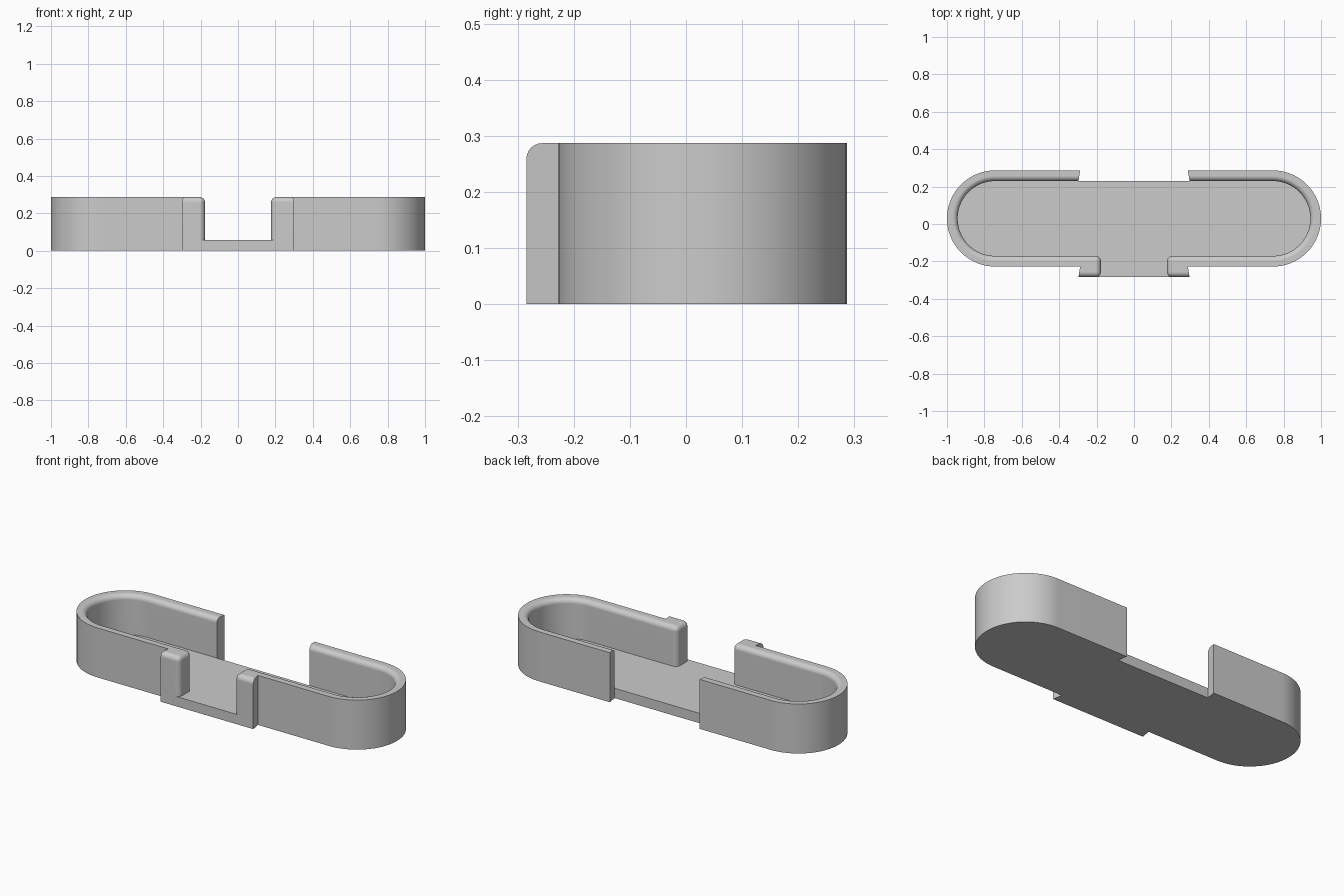
import bpy, bmesh, math

if "Cube" in bpy.data.objects:
    bpy.data.objects.remove(bpy.data.objects["Cube"], do_unlink=True)

# Main dimensions
HEIGHT, FLOOR, WALL = 0.287, 0.057, 0.057
RADIUS, CY = 0.257, 0.0295
CX = 1 - RADIUS
BACK, FRONT = CY + RADIUS, CY - RADIUS
TAB = FRONT - WALL
NARROW, WIDE, GAP = 0.288, 0.297, 0.177
FILLET = 0.028

grey = bpy.data.materials.new("plain_grey")
grey.use_nodes = True
colour = (0.6, 0.6, 0.6, 1)
grey.diffuse_color = colour
grey.node_tree.nodes["Principled BSDF"].inputs["Base Color"].default_value = colour


def arc(radius, start, end, steps=32):
    """Points round the +x end of the outline, angles in degrees."""
    angles = [math.radians(start + (end - start) * i / steps) for i in range(steps + 1)]
    return [(CX + radius * math.cos(a), CY + radius * math.sin(a)) for a in angles]


def prism(bm, points, z0, z1):
    """Extrude a closed outline; returns the lower and upper vertices."""
    low = [bm.verts.new((x, y, z0)) for x, y in points]
    top = [bm.verts.new((x, y, z1)) for x, y in points]
    bm.faces.new(low)
    bm.faces.new(top)
    for i in range(len(points)):
        j = (i + 1) % len(points)
        bm.faces.new((low[i], low[j], top[j], top[i]))
    return low, top


def finish(bm, name):
    bmesh.ops.recalc_face_normals(bm, faces=bm.faces[:])
    mesh = bpy.data.meshes.new(name)
    bm.to_mesh(mesh)
    bm.free()
    mesh.materials.append(grey)
    obj = bpy.data.objects.new(name, mesh)
    bpy.context.collection.objects.link(obj)
    bpy.ops.object.select_all(action='DESELECT')
    obj.select_set(True)
    bpy.context.view_layer.objects.active = obj
    bpy.ops.object.shade_smooth_by_angle(angle=math.radians(30))
    weighted = obj.modifiers.new("even_shading", 'WEIGHTED_NORMAL')
    weighted.keep_sharp = True


# Base plate: rounded ends, dovetail notch at the back, dovetail tab in front
half = ([(WIDE, BACK - WALL), (NARROW, BACK)] + arc(RADIUS, 90, -90)
        + [(NARROW, FRONT), (WIDE, TAB)])
bm = bmesh.new()
prism(bm, half + [(-x, y) for x, y in reversed(half)], 0, FLOOR)
finish(bm, "base_plate")

# Hooked side walls with a fillet along the inner rim and round the front post
outer = [(NARROW, BACK)] + arc(RADIUS, 90, -90) + [(NARROW, FRONT)]
inner = ([(WIDE, TAB), (GAP, TAB), (GAP, FRONT + WALL)]
         + arc(RADIUS - WALL, -90, 90) + [(WIDE, BACK - WALL)])
for side, sign in (("left", 1), ("right", -1)):
    bm = bmesh.new()
    low, top = prism(bm, [(sign * x, y) for x, y in outer + inner], FLOOR, HEIGHT)
    n = len(outer)
    rim = [bm.edges.get((a, b)) for a, b in zip(top[n:-1], top[n + 1:])]
    corners = [bm.edges.get((low[i], top[i])) for i in (n + 1, n + 2)]
    bmesh.ops.recalc_face_normals(bm, faces=bm.faces[:])
    bmesh.ops.bevel(bm, geom=rim + corners, offset=FILLET, offset_type='OFFSET',
                    segments=6, profile=0.5, affect='EDGES', clamp_overlap=False)
    # The underside rests on the base plate, so it needs no faces
    hidden = [f for f in bm.faces if all(v.co.z < FLOOR + 1e-4 for v in f.verts)]
    normals_ready = bmesh.ops.recalc_face_normals(bm, faces=bm.faces[:])
    bmesh.ops.delete(bm, geom=hidden, context='FACES_ONLY')
    finish(bm, side + "_wall")
